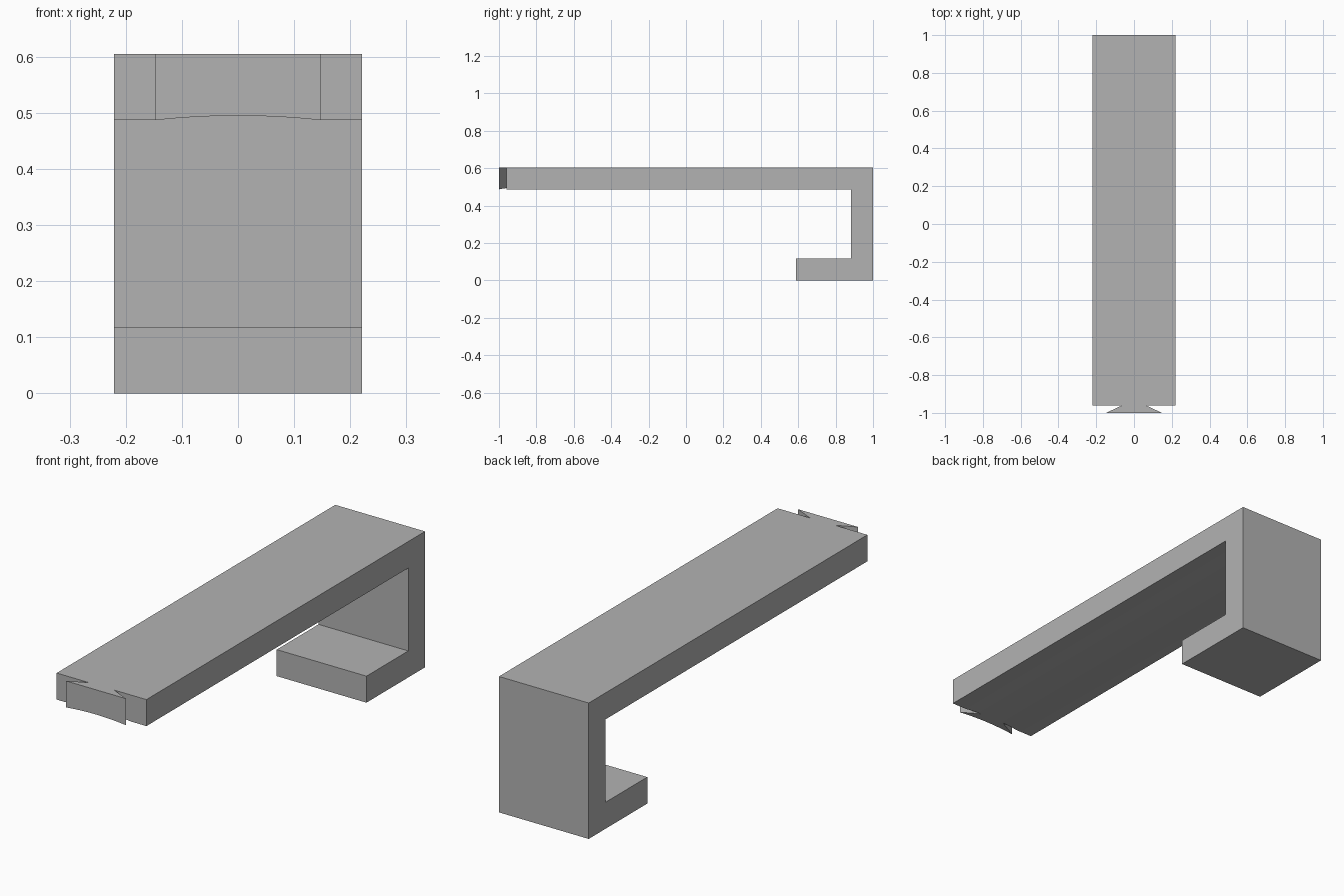
import bpy
import bmesh
import math
from mathutils import Vector

cube = bpy.data.objects.get("Cube")
if cube:
    bpy.data.objects.remove(cube)

HALF_WIDTH = 0.221
TOP, ARM_BOTTOM = 0.605, 0.487
FRONT, SHOULDER, BACK = -1.0, -0.96, 1.0
THICK = TOP - ARM_BOTTOM
TAIL_HALF, NECK_HALF = 0.148, 0.062
GROOVE_RISE = 0.008

grey = bpy.data.materials.new("plain grey")
grey.use_nodes = True
colour = (0.45, 0.45, 0.45, 1)
grey.diffuse_color = colour
grey.node_tree.nodes["Principled BSDF"].inputs["Base Color"].default_value = colour


def prism(name, points, sweep):
    """Extrude a closed outline along the sweep vector."""
    bm = bmesh.new()
    face = bm.faces.new([bm.verts.new(p) for p in points])
    new = bmesh.ops.extrude_face_region(bm, geom=[face])["geom"]
    moved = [v for v in new if isinstance(v, bmesh.types.BMVert)]
    bmesh.ops.translate(bm, verts=moved, vec=Vector(sweep))
    bmesh.ops.recalc_face_normals(bm, faces=bm.faces)
    mesh = bpy.data.meshes.new(name)
    bm.to_mesh(mesh)
    bm.free()
    obj = bpy.data.objects.new(name, mesh)
    bpy.context.collection.objects.link(obj)
    mesh.materials.append(grey)
    return obj


def combine(target, tool, operation):
    """Apply a boolean and discard the tool."""
    tool.hide_render = True
    mod = target.modifiers.new(operation.title(), "BOOLEAN")
    mod.operation, mod.object, mod.solver = operation, tool, "EXACT"
    bpy.context.view_layer.objects.active = target
    bpy.ops.object.modifier_apply(modifier=mod.name)
    bpy.data.objects.remove(tool)


# Long arm with the back wall and the returning lip
wall = BACK - THICK
side = [(SHOULDER, TOP), (BACK, TOP), (BACK, 0), (0.588, 0),
        (0.588, THICK), (wall, THICK), (wall, ARM_BOTTOM), (SHOULDER, ARM_BOTTOM)]
body = prism("hooked_arm", [(-HALF_WIDTH, y, z) for y, z in side], (2 * HALF_WIDTH, 0, 0))

# Dovetail tongue, its neck sunk into the arm
half = [(TAIL_HALF, FRONT), (NECK_HALF, SHOULDER), (NECK_HALF, SHOULDER + 0.03)]
plan = half + [(-x, y) for x, y in reversed(half)]
tail = prism("dovetail", [(x, y, ARM_BOTTOM) for x, y in plan], (0, 0, THICK))
combine(body, tail, "UNION")

# Shallow arched groove along the underside
radius = (TAIL_HALF ** 2 + GROOVE_RISE ** 2) / (2 * GROOVE_RISE)
spread = math.asin(TAIL_HALF / radius)
steps = 16
arc = []
for i in range(steps + 1):
    a = spread * (2 * i / steps - 1)
    arc.append((radius * math.sin(a), ARM_BOTTOM + GROOVE_RISE - radius * (1 - math.cos(a))))
outline = arc + [(TAIL_HALF, ARM_BOTTOM - 0.02), (-TAIL_HALF, ARM_BOTTOM - 0.02)]
start = FRONT - 0.05
groove = prism("groove_cutter", [(x, start, z) for x, z in outline], (0, wall - start, 0))
combine(body, groove, "DIFFERENCE")

# Smooth the groove while the corners stay crisp
bpy.ops.object.select_all(action="DESELECT")
body.select_set(True)
bpy.context.view_layer.objects.active = body
bpy.ops.object.shade_smooth_by_angle(angle=math.radians(20))
